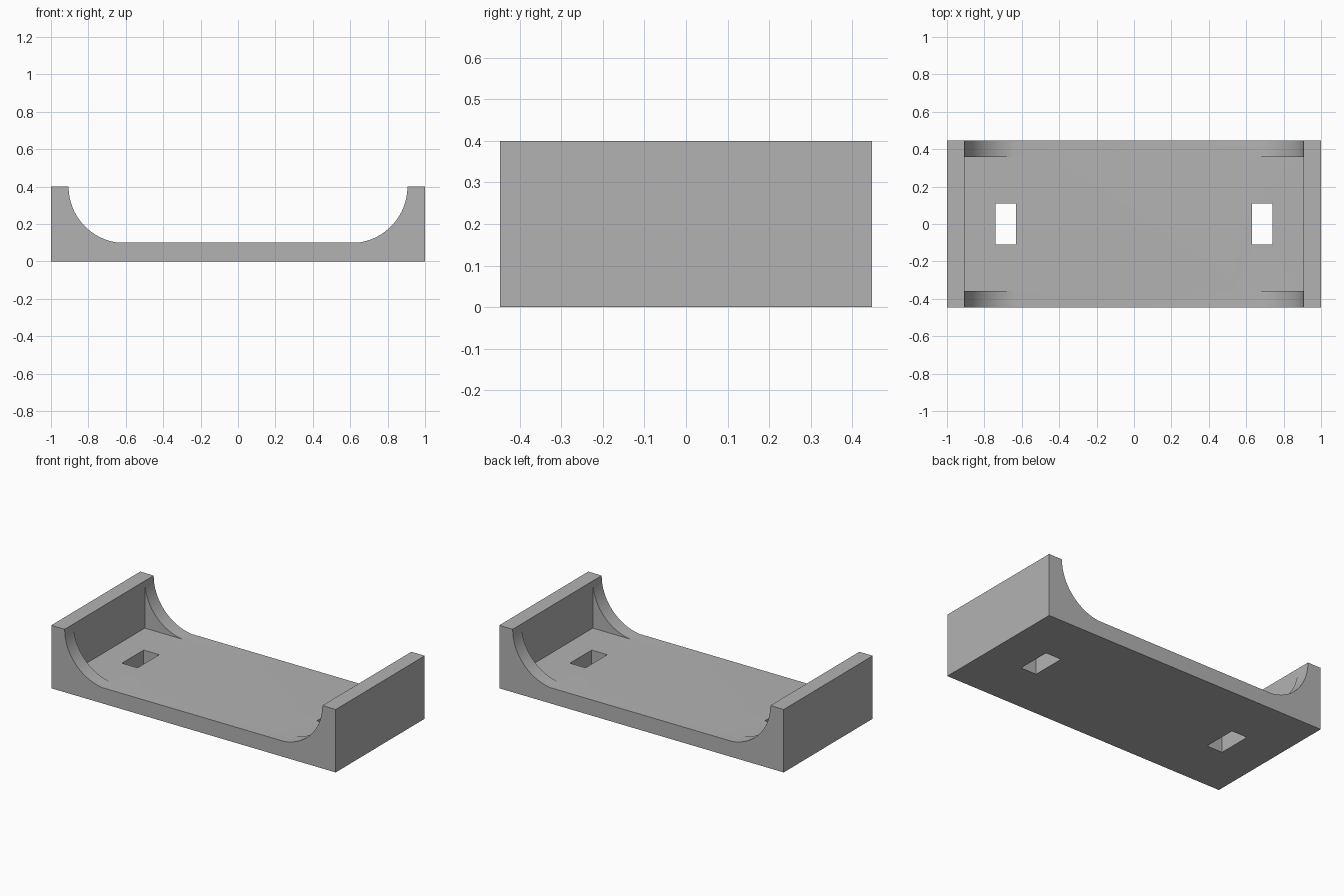
import bpy
import bmesh
from math import asin, cos, sin, pi, radians

HALF_Y = 0.447      # half depth of the tray
TOP, FLOOR = 0.4, 0.1
WALL_X = 0.906      # inner face of the end walls
RADIUS = 0.302      # sweep of the corner ribs
STEPS = 16

if "Cube" in bpy.data.objects:
    bpy.data.objects.remove(bpy.data.objects["Cube"])

grey = bpy.data.materials.new("mid_grey")
grey.use_nodes = True
colour = (0.45, 0.45, 0.45, 1)
grey.diffuse_color = colour
grey.node_tree.nodes["Principled BSDF"].inputs["Base Color"].default_value = colour


def prism(name, outline, half_depth):
    """Extrude an x-z outline evenly about y = 0."""
    bm = bmesh.new()
    face = bm.faces.new([bm.verts.new((x, -half_depth, z)) for x, z in outline])
    moved = bmesh.ops.extrude_face_region(bm, geom=[face])["geom"]
    verts = [v for v in moved if isinstance(v, bmesh.types.BMVert)]
    bmesh.ops.translate(bm, verts=verts, vec=(0, 2 * half_depth, 0))
    bmesh.ops.recalc_face_normals(bm, faces=bm.faces)
    mesh = bpy.data.meshes.new(name)
    bm.to_mesh(mesh)
    bm.free()
    obj = bpy.data.objects.new(name, mesh)
    bpy.context.collection.objects.link(obj)
    mesh.materials.append(grey)
    return obj


def rect(x0, x1, z0, z1):
    return [(x0, z0), (x1, z0), (x1, z1), (x0, z1)]


# Tray outline: base, end walls and curved corners
end = pi / 2 - asin((TOP - FLOOR) / RADIUS)
sweep = pi / 2 - end
right = [(1, 0), (1, TOP)]
for i in range(STEPS + 1):
    a = sweep * i / STEPS
    right.append((WALL_X - RADIUS + RADIUS * cos(a), TOP - RADIUS * sin(a)))
right[-1] = (right[-1][0], FLOOR)
outline = right + [(-x, z) for x, z in reversed(right)]
tray = prism("tray", outline, HALF_Y)

# Cutters: the channel between the ribs, and two strap slots
cutters = [prism("channel_cutter", rect(-WALL_X, WALL_X, FLOOR, TOP + 0.1), 0.358)]
for side, label in ((1, "left"), (-1, "right")):
    x0, x1 = sorted((side * 0.63, side * 0.74))
    cutters.append(prism(label + "_slot_cutter", rect(x0, x1, -0.1, 0.2), 0.109))

bpy.context.view_layer.objects.active = tray
tray.select_set(True)
for cutter in cutters:
    cutter.hide_render = True
    cut = tray.modifiers.new("cut", "BOOLEAN")
    cut.operation = "DIFFERENCE"
    cut.solver = "EXACT"
    cut.object = cutter
    bpy.ops.object.modifier_apply(modifier=cut.name)
    bpy.data.objects.remove(cutter)

# Smooth the rib curves, keep the corners crisp
bpy.ops.object.shade_smooth_by_angle(angle=radians(25))
